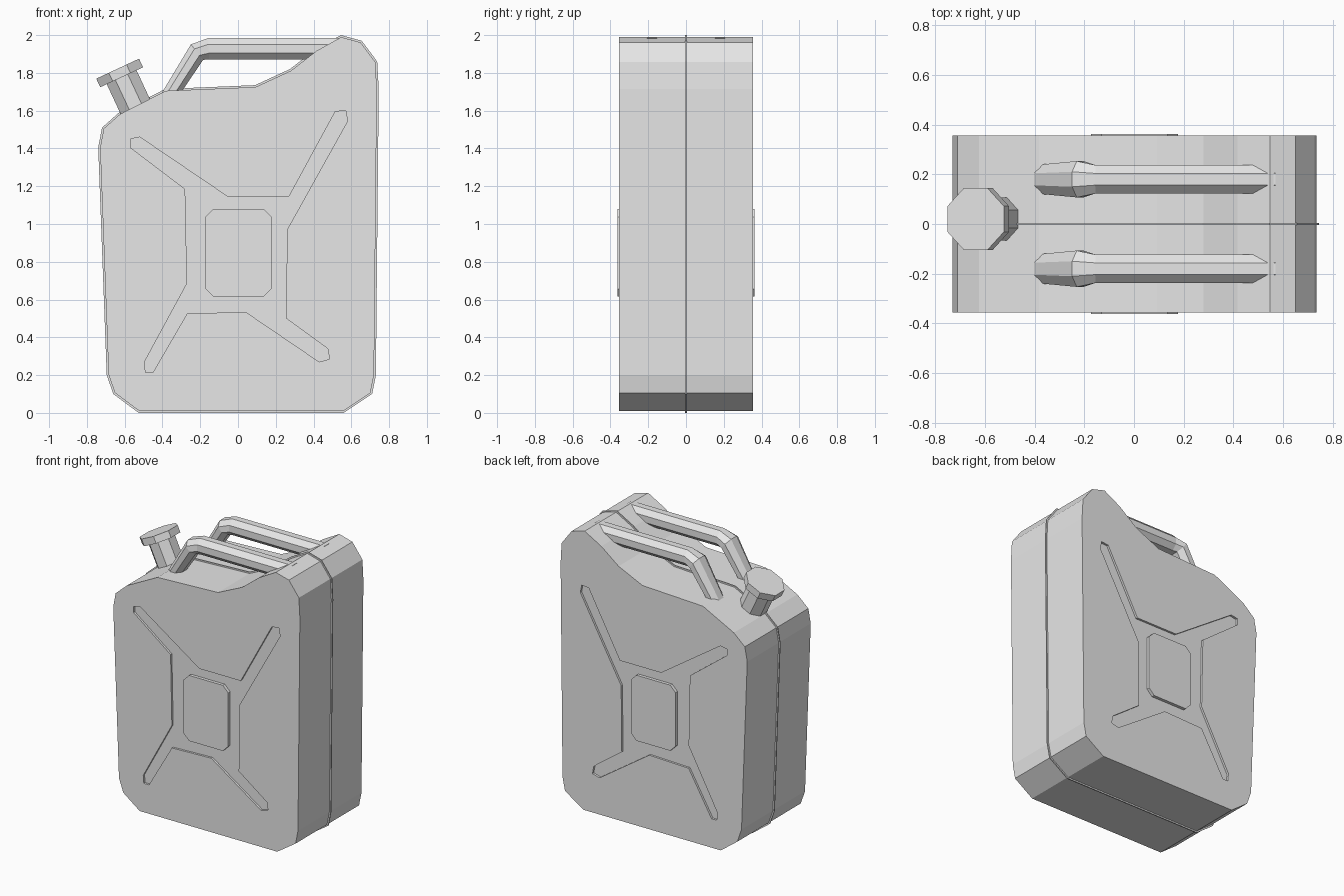
import bpy, bmesh, math
from mathutils import Vector, Matrix

if "Cube" in bpy.data.objects:
    bpy.data.objects.remove(bpy.data.objects["Cube"])

paint = bpy.data.materials.new("light_grey_paint")
paint.diffuse_color = (0.8, 0.8, 0.8, 1)
paint.use_nodes = True
paint.node_tree.nodes["Principled BSDF"].inputs["Base Color"].default_value = paint.diffuse_color


def finish(name, bm):
    bmesh.ops.recalc_face_normals(bm, faces=bm.faces[:])
    me = bpy.data.meshes.new(name)
    bm.to_mesh(me)
    bm.free()
    me.materials.append(paint)
    ob = bpy.data.objects.new(name, me)
    bpy.context.collection.objects.link(ob)
    return ob


def prism(name, pts, y0, y1):
    """Extrude an x-z outline between two y positions."""
    bm = bmesh.new()
    face = bm.faces.new([bm.verts.new((x, y0, z)) for x, z in pts])
    ext = bmesh.ops.extrude_face_region(bm, geom=[face])
    for v in ext["geom"]:
        if isinstance(v, bmesh.types.BMVert):
            v.co.y = y1
    return finish(name, bm)


def inset(pts, d):
    """Move a counter-clockwise outline inwards by d."""
    out = []
    for i, p in enumerate(pts):
        p, a, b = Vector(p), Vector(pts[i - 1]), Vector(pts[(i + 1) % len(pts)])
        e1, e2 = (p - a).normalized(), (b - p).normalized()
        n1, n2 = Vector((-e1.y, e1.x)), Vector((-e2.y, e2.x))
        out.append(tuple(p + (n1 + n2) * d / (1 + n1.dot(n2))))
    return out


def loft(name, rings):
    """Skin a list of closed rings and cap both ends."""
    bm = bmesh.new()
    loops = [[bm.verts.new(p) for p in r] for r in rings]
    for a, b in zip(loops, loops[1:]):
        for i in range(len(a)):
            j = (i + 1) % len(a)
            bm.faces.new((a[i], a[j], b[j], b[i]))
    bm.faces.new(loops[0])
    bm.faces.new(loops[-1])
    return finish(name, bm)


# Can outline, counter-clockwise seen from the front
outline = [(-.526, 0), (.56, 0), (.71, .10), (.73, .20), (.745, 1.715), (.737, 1.86),
           (.655, 1.97), (.545, 2.0), (.41, 1.925), (.275, 1.82), (.09, 1.735),
           (-.385, 1.715), (-.63, 1.59), (-.72, 1.51), (-.74, 1.405), (-.695, .20), (-.66, .10)]
# Cross-shaped pressing on each broad side
cross = [(-.57, 1.45), (-.52, 1.46), (-.055, 1.145), (.27, 1.145), (.515, 1.595), (.57, 1.60),
         (.58, 1.545), (.26, .97), (.255, .50), (.475, .34), (.485, .285), (.43, .27),
         (.04, .535), (-.27, .525), (-.45, .215), (-.49, .215), (-.495, .27), (-.27, .685),
         (-.28, 1.185), (-.57, 1.405)]
HALF, DEPTH = .356, .015

# Body with the recesses cut in, and the welded seam around the middle
body = prism("can_body", inset(outline, .01), -HALF, HALF)
prism("seam_flange", outline, -.004, .004)
for s in (-1, 1):
    cutter = prism("recess_cutter", cross, s * (HALF - DEPTH), s * (HALF + .1))
    cutter.hide_render = True
    mod = body.modifiers.new("recess", "BOOLEAN")
    mod.operation, mod.solver, mod.object = "DIFFERENCE", "EXACT", cutter
    bpy.context.view_layer.objects.active = body
    bpy.ops.object.modifier_apply(modifier=mod.name)
    bpy.data.objects.remove(cutter)

# Raised centre plates with clipped corners
x0, x1, z0, z1, c = -.172, .177, .615, 1.08, .042
plate = [(x0 + c, z0), (x1 - c, z0), (x1, z0 + c), (x1, z1 - c),
         (x1 - c, z1), (x0 + c, z1), (x0, z1 - c), (x0, z0 + c)]
for s, side in ((-1, "front"), (1, "back")):
    prism(side + "_plate", plate, s * (HALF - DEPTH - .005), s * .363)

# Two octagonal handles: (x, z, ring direction angle, in-plane half, y half)
path = [(-.372, 1.665, 151, .042, .058), (-.217, 1.91, 128, .052, .073),
        (-.155, 1.928, 91, .057, .057), (.57, 1.928, 90, .057, .057)]
for s, side in ((-1, "front"), (1, "back")):
    rings = []
    for x, z, ang, a, b in path:
        ux, uz = math.cos(math.radians(ang)), math.sin(math.radians(ang))
        ring = []
        for k in range(8):
            t = math.radians(22.5 + 45 * k)
            u = a * math.cos(t) / math.cos(math.pi / 8)
            w = b * math.sin(t) / math.cos(math.pi / 8)
            ring.append((x + ux * u, s * .18 + w, z + uz * u))
        rings.append(ring)
    loft(side + "_handle", rings)

# Tilted octagonal spout neck and cap
tilt = Matrix.Translation((-.616, .02, 1.777)) @ Matrix.Rotation(math.radians(-25), 4, "Y")
for name, half, lo, hi in (("spout_neck", .087, -.22, .01), ("spout_cap", .125, 0, .05)):
    r = half / math.cos(math.pi / 8)
    angles = [math.radians(22.5 + 45 * k) for k in range(8)]
    loft(name, [[tilt @ Vector((r * math.cos(t), r * math.sin(t), h)) for t in angles]
                for h in (lo, hi)])
